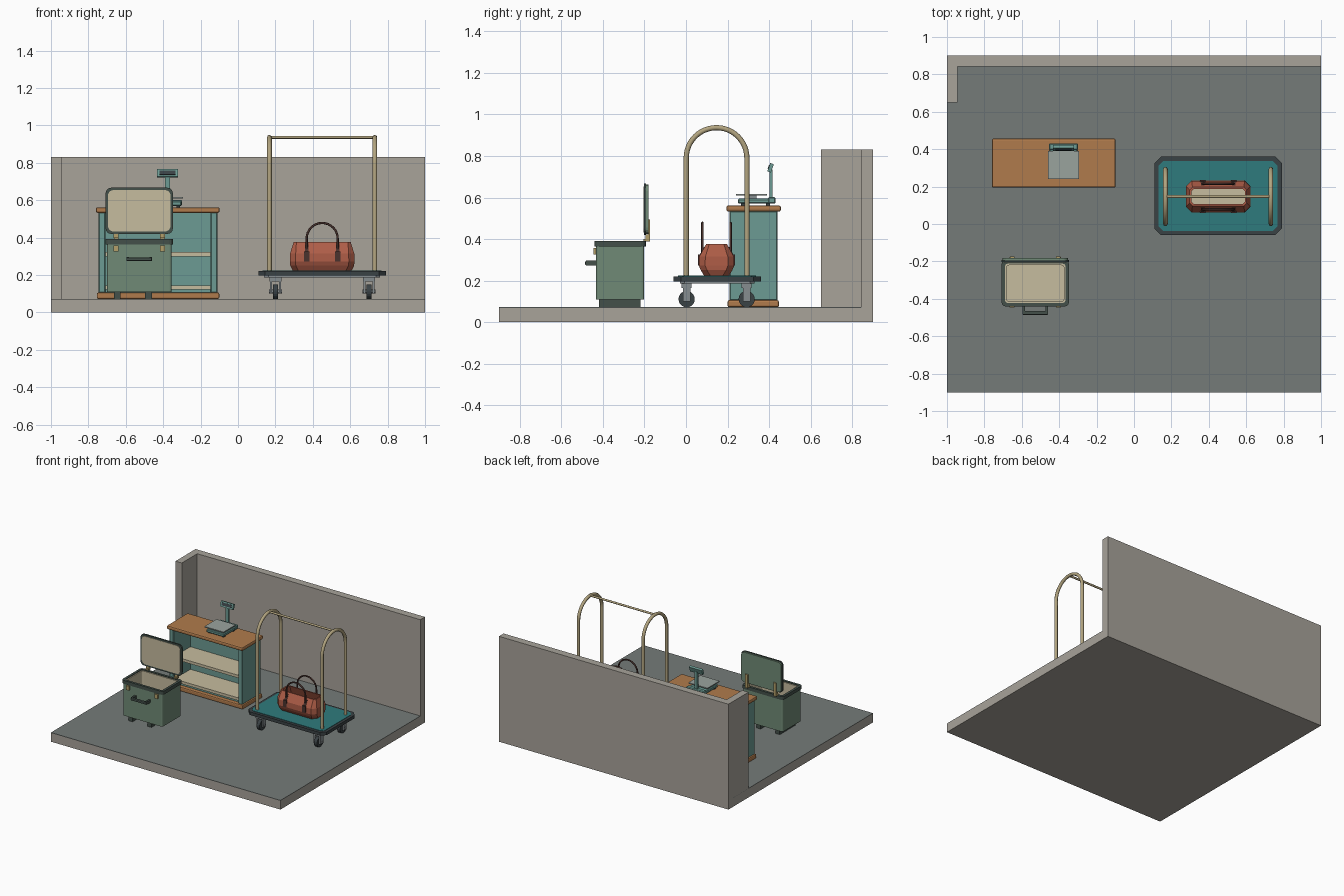
import bpy, bmesh, math
from mathutils import Matrix

if "Cube" in bpy.data.objects:
    bpy.data.objects.remove(bpy.data.objects["Cube"])

def mat(name, hexs):
    m = bpy.data.materials.new(name)
    c = [int(hexs[i:i + 2], 16) / 255 for i in (0, 2, 4)]
    m.diffuse_color = [((v + .055) / 1.055) ** 2.4 if v > .04 else v / 12.92 for v in c] + [1]
    m.use_nodes = True
    m.node_tree.nodes["Principled BSDF"].inputs["Base Color"].default_value = m.diffuse_color
    return m

WALL, FLOOR = mat("plaster", "A8A39A"), mat("carpet", "757B79")
TEAL, WOOD, CREAM = mat("teal_paint", "6C9B93"), mat("wood", "B07B4C"), mat("cream", "C6BC9F")
DARK, BRASS, GREEN = mat("dark_rubber", "3A4245"), mat("brass", "B3A580"), mat("green_paint", "708A76")
TRIM, DECK, LEATHER = mat("dark_green_trim", "43504A"), mat("deck_teal", "2F7B7D"), mat("leather", "AE5D47")
STRAP, STEEL, PLATE = mat("strap", "4A322D"), mat("steel", "868D90"), mat("plate", "9AA39E")
GOLD = mat("latch_brass", "B5A06A")

def finish(bm, name, m, bevel=0, segs=2):
    bmesh.ops.recalc_face_normals(bm, faces=bm.faces)
    me = bpy.data.meshes.new(name)
    bm.to_mesh(me)
    bm.free()
    ob = bpy.data.objects.new(name, me)
    bpy.context.collection.objects.link(ob)
    me.materials.append(m)
    if bevel:
        b = ob.modifiers.new("bevel", "BEVEL")
        b.width, b.segments = bevel, segs
    return ob

def box(name, m, x0, x1, y0, y1, z0, z1, bevel=0, segs=2):
    bm = bmesh.new()
    bmesh.ops.create_cube(bm, size=1)
    for v in bm.verts:
        v.co = [a + (c + .5) * (b - a) for c, a, b in zip(v.co, (x0, y0, z0), (x1, y1, z1))]
    return finish(bm, name, m, bevel, segs)

def rrect(cx, cy, w, d, r, n=1):
    """Rectangle outline with chamfered (n=1) or rounded corners."""
    pts = []
    for k, (sx, sy) in enumerate(((1, 1), (-1, 1), (-1, -1), (1, -1))):
        for i in range(n + 1):
            a = (k + i / n) * math.pi / 2
            pts.append((cx + sx * (w / 2 - r) + r * math.cos(a), cy + sy * (d / 2 - r) + r * math.sin(a)))
    return pts

def loft(name, m, rings, closed=False, upright=False):
    """Skin (outline, height) rings; upright makes outlines lie in XZ with height along y."""
    bm = bmesh.new()
    vs = [[bm.verts.new((x, h, y) if upright else (x, y, h)) for x, y in o] for o, h in rings]
    pairs = list(zip(vs, vs[1:])) + ([(vs[-1], vs[0])] if closed else [])
    for a, b in pairs:
        for i in range(len(a)):
            j = (i + 1) % len(a)
            bm.faces.new((a[i], a[j], b[j], b[i]))
    if not closed:
        bm.faces.new(vs[0])
        bm.faces.new(vs[-1])
    return finish(bm, name, m)

def tube(name, m, pts, r):
    cu = bpy.data.curves.new(name, "CURVE")
    cu.dimensions, cu.bevel_depth, cu.bevel_resolution, cu.use_fill_caps = "3D", r, 2, True
    s = cu.splines.new("POLY")
    s.points.add(len(pts) - 1)
    for p, c in zip(s.points, pts):
        p.co = (*c, 1)
    cu.materials.append(m)
    ob = bpy.data.objects.new(name, cu)
    bpy.context.collection.objects.link(ob)

def wheel(name, m, x, y, z, r, w):
    bm = bmesh.new()
    bmesh.ops.create_cone(bm, cap_ends=True, segments=20, radius1=r, radius2=r, depth=w,
                          matrix=Matrix.Translation((x, y, z)) @ Matrix.Rotation(math.pi / 2, 4, "Y"))
    finish(bm, name, m)

# room
box("floor_slab", WALL, -1, 1, -.9, .9, 0, .069)
box("floor_carpet", FLOOR, -1, 1, -.9, .845, .069, .072)
box("back_wall", WALL, -1, 1, .842, .9, 0, .83)
box("side_wall_stub", WALL, -1, -.945, .65, .842, .07, .83)

# counter with open shelves
box("counter_base", WOOD, -.755, -.1, .2, .447, .072, .106, .008)
box("counter_top", WOOD, -.76, -.098, .194, .457, .532, .562, .01)
for side, x in (("left", -.745), ("right", -.146)):
    box(f"counter_{side}_panel", TEAL, x, x + .036, .21, .44, .104, .535, .004, 1)
box("counter_back_panel", TEAL, -.74, -.115, .42, .438, .104, .535)
box("counter_lower_shelf", CREAM, -.71, -.145, .22, .422, .122, .144)
box("counter_upper_shelf", CREAM, -.71, -.145, .22, .422, .3, .322)
box("counter_kick_board", TEAL, -.71, -.145, .23, .422, .104, .122)

# weighing scale
sx = -.377
box("scale_body", TEAL, sx - .075, sx + .075, .25, .42, .57, .594, .005, 1)
for i in (-1, 1):
    for y in (.265, .385):
        box("scale_foot", DARK, sx + i * .058 - .01, sx + i * .058 + .01, y, y + .02, .56, .571)
box("scale_stem", STEEL, sx - .02, sx + .02, .29, .34, .592, .611)
box("scale_plate", PLATE, sx - .083, sx + .083, .24, .39, .609, .617)
box("scale_post_foot", TEAL, sx - .078, sx + .078, .395, .43, .57, .602, .005, 1)
box("scale_post", TEAL, sx - .013, sx + .013, .402, .417, .59, .735)
for nm, m, w, h, y0, y1 in (("display", TEAL, .055, .021, -.009, .009), ("screen", DARK, .042, .011, -.012, -.008)):
    ob = box("scale_" + nm, m, -w, w, y0, y1, -h, h)
    ob.location, ob.rotation_euler = (sx, .407, .743), (-.35, 0, 0)

# cooler chest
cx, cy = -.528, -.317
for x in (-.645, -.479):
    box("chest_runner", TRIM, x - .018, x + .018, -.418, -.22, .072, .112)
def plan(w, d, r=.012):
    return rrect(cx, cy, w, d, r, 3)
loft("chest_body", GREEN, [(plan(.345, .232), .11), (plan(.345, .232), .375), (plan(.325, .212), .375), (plan(.325, .212), .13)])
loft("chest_liner", CREAM, [(plan(.324, .211), .131), (plan(.324, .211), .385), (plan(.306, .193), .385), (plan(.306, .193), .15)])
loft("chest_rim", TRIM, [(plan(.36, .247, .022), .364), (plan(.36, .247, .022), .391),
                         (plan(.322, .209), .391), (plan(.322, .209), .364)], closed=True)
def lid(name, m, w, h, y0, y1):
    o = rrect(cx, .543, w, h, .03, 4)
    loft(name, m, [(o, y0), (o, y1)], upright=True)
lid("lid_shell", GREEN, .35, .237, -.196, -.181)
lid("lid_rim", TRIM, .36, .247, -.202, -.193)
lid("lid_lining", CREAM, .335, .222, -.205, -.2)
for x in (-.652, -.404):
    box("hinge_lid_strap", GOLD, x - .012, x + .012, -.182, -.173, .395, .495)
    box("hinge_leaf", GOLD, x - .012, x + .012, -.205, -.173, .389, .401)
    box("hinge_knuckle", GOLD, x - .014, x + .014, -.196, -.176, .398, .422)
    box("front_latch", GOLD, x - .013, x + .013, -.446, -.43, .325, .358)
for x in (-.59, -.467):
    box("handle_mount", TRIM, x - .007, x + .007, -.48, -.43, .274, .296)
box("handle_grip", TRIM, -.597, -.46, -.486, -.464, .275, .293, .005)

# luggage cart
px, py = .45, .15
def slab(name, m, inset, z0, z1):
    o = rrect(px, py, .68 - 2 * inset, .42 - 2 * inset, .035 - inset * .4)
    loft(name, m, [(o, z0), (o, z1)])
slab("cart_frame", STEEL, .03, .186, .198)
slab("cart_bumper", DARK, 0, .196, .221)
slab("cart_deck", DECK, .022, .21, .224)
for x in (.2, .7):
    for y in (.003, .292):
        wheel("caster_wheel", DARK, x, y, .111, .039, .026)
        wheel("caster_axle", STEEL, x, y, .111, .01, .07)
        box("caster_crown", STEEL, x - .032, x + .032, y - .024, y + .024, .165, .19)
        for s in (-1, 1):
            box("caster_fork", STEEL, x + s * .024 - .006, x + s * .024 + .006, y - .018, y + .018, .1, .17)
R, zc, ym = .146, .79, .147
for x in (.168, .732):
    arc = [(x, ym - R * math.cos(math.pi * i / 24), zc + R * math.sin(math.pi * i / 24)) for i in range(25)]
    tube("cart_hoop", BRASS, [(x, ym - R, .215)] + arc + [(x, ym + R, .215)], .0125)
tube("cart_hanging_rail", BRASS, [(.168, ym, .936), (.732, ym, .936)], .008)

# open travel bag
bx, by = .45, .147
def sec(w, d, r=.03):
    return rrect(bx, by, w, d, r)
loft("bag_body", LEATHER, [(sec(.315, .12), .224), (sec(.342, .152), .25), (sec(.345, .17), .272), (sec(.343, .168), .315),
                           (sec(.305, .1, .015), .376), (sec(.285, .082, .012), .376), (sec(.31, .13, .02), .315),
                           (sec(.3, .11, .02), .26)])
box("bag_lining_floor", CREAM, bx - .148, bx + .148, by - .05, by + .05, .255, .29)
for s in (-1, 1):
    y = by + s * .068
    # handle arch, standing upright beside the opening
    arch = [(bx - .083 * math.cos(math.pi * i / 16), y, .395 + .083 * math.sin(math.pi * i / 16)) for i in range(17)]
    tube("bag_handle", STRAP, [(bx - .083, y, .32)] + arch + [(bx + .083, y, .32)], .006)
    for x in (bx - .083, bx + .083):
        box("bag_handle_tab", STRAP, x - .014, x + .014, by + s * .083 - .006, by + s * .083 + .006, .272, .325)
        ob = box("bag_handle_strap", STRAP, -.01, .01, -.004, .004, -.03, .03)
        ob.location, ob.rotation_euler = (x, by + s * .071, .335), (s * .5, 0, 0)
